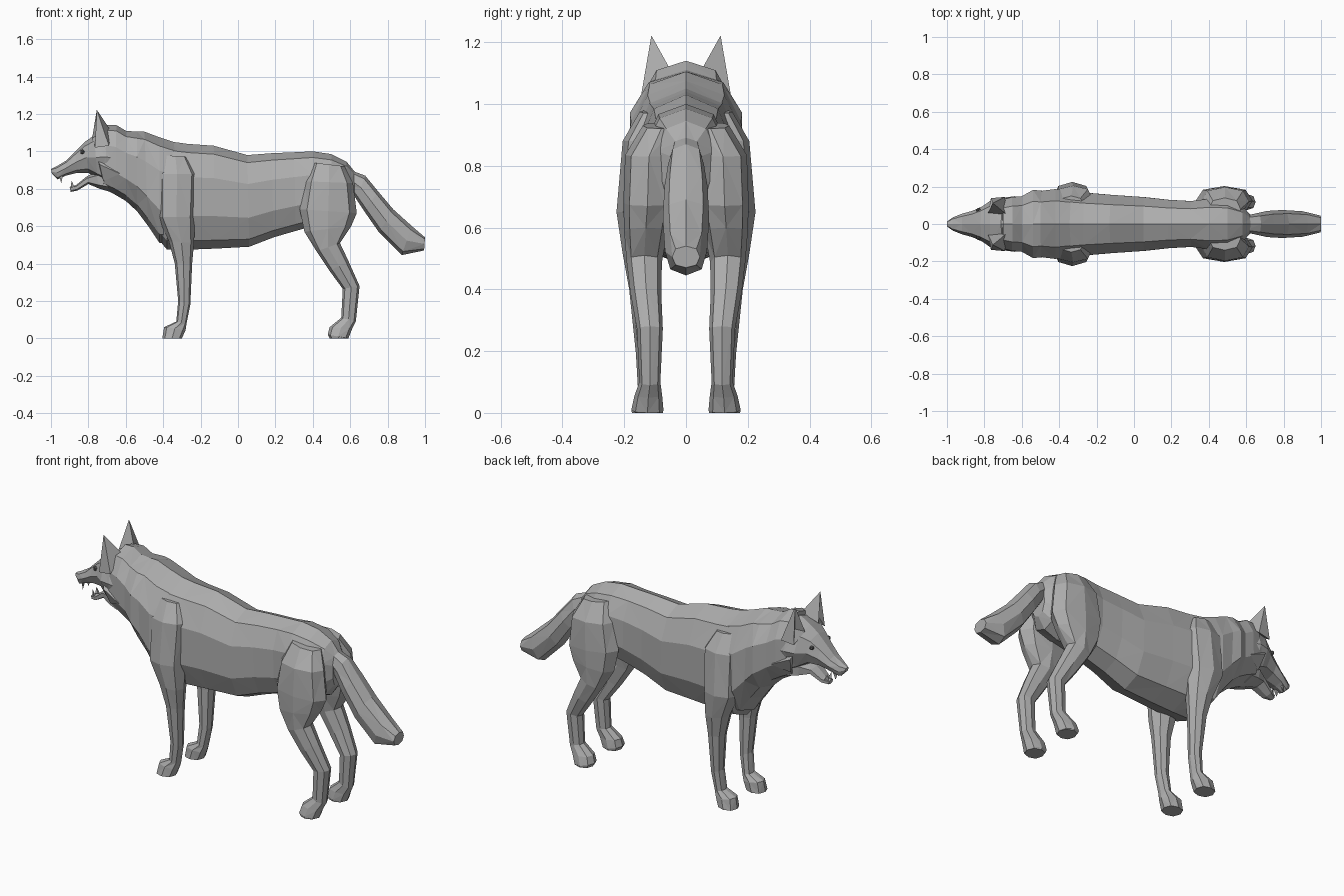
import bpy, bmesh, math
from mathutils import Vector


def material(name, rgb):
    m = bpy.data.materials.new(name)
    m.diffuse_color = (*rgb, 1)
    return m


FUR = material("grey fur", (0.42, 0.42, 0.42))
DARK = material("dark eye", (0.12, 0.12, 0.12))


def finish(bm, name, mat):
    bmesh.ops.recalc_face_normals(bm, faces=bm.faces)
    me = bpy.data.meshes.new(name)
    bm.to_mesh(me)
    bm.free()
    me.materials.append(mat)
    ob = bpy.data.objects.new(name, me)
    bpy.context.collection.objects.link(ob)
    return ob


def power(v, p):
    return math.copysign(abs(v) ** p, v)


def loft(name, rings, n=8, p=0.85, sides=(1,), mat=FUR):
    """Skin rings (ax, az, bx, bz, y centre, half width); a and b are opposite rim points."""
    bm = bmesh.new()
    for s in sides:
        loops = []
        for ax, az, bx, bz, yc, w in rings:
            loop = []
            for k in range(n):
                t = 2 * math.pi * k / n
                c, d = power(math.cos(t), p), power(math.sin(t), p)
                x = (ax + bx) / 2 + (ax - bx) / 2 * c
                z = (az + bz) / 2 + (az - bz) / 2 * c
                loop.append(bm.verts.new((x, s * (yc + w * d), z)))
            loops.append(loop)
        for i, (a, b) in enumerate(zip(loops, loops[1:])):
            for k in range(n):
                j = (k + 1) % n
                # alternate the diagonals for irregular low-poly facets
                if (i + k) % 2:
                    tris = ((a[k], a[j], b[j]), (a[k], b[j], b[k]))
                else:
                    tris = ((a[k], a[j], b[k]), (a[j], b[j], b[k]))
                for f in tris:
                    bm.faces.new(f)
        bm.faces.new(loops[0])
        bm.faces.new(loops[-1])
    return finish(bm, name, mat)


def spine(rows):
    return [(ax, az, bx, bz, 0, w) for ax, az, bx, bz, w in rows]


def limb(rows):
    return [(x0, z0, x1, z1, yc, w) for x0, z0, x1, z1, yc, w in rows]


# Trunk from rump to chest
loft("torso", spine([
    (0.625, 0.89, 0.62, 0.70, 0.05),
    (0.58, 0.945, 0.58, 0.64, 0.10),
    (0.50, 0.985, 0.50, 0.61, 0.135),
    (0.40, 1.00, 0.40, 0.60, 0.14),
    (0.30, 0.995, 0.31, 0.575, 0.128),
    (0.18, 0.99, 0.19, 0.54, 0.135),
    (0.05, 0.98, 0.06, 0.49, 0.15),
    (-0.13, 1.03, -0.12, 0.48, 0.163),
    (-0.27, 1.04, -0.25, 0.475, 0.175),
    (-0.38, 1.055, -0.38, 0.475, 0.19),
    (-0.47, 1.05, -0.45, 0.56, 0.16)]), n=10)

# Thick neck with a ruff behind the ears
loft("neck_ruff", spine([
    (-0.33, 1.045, -0.33, 0.50, 0.18),
    (-0.42, 1.075, -0.42, 0.51, 0.195),
    (-0.50, 1.105, -0.48, 0.60, 0.185),
    (-0.54, 1.105, -0.54, 0.68, 0.19),
    (-0.60, 1.11, -0.60, 0.735, 0.155),
    (-0.65, 1.14, -0.66, 0.77, 0.15),
    (-0.70, 1.14, -0.72, 0.80, 0.135)]), n=10)

# Skull and muzzle
loft("head", spine([
    (-0.65, 1.10, -0.63, 0.82, 0.13),
    (-0.71, 1.12, -0.70, 0.82, 0.142),
    (-0.77, 1.085, -0.75, 0.85, 0.13),
    (-0.82, 1.05, -0.80, 0.885, 0.095),
    (-0.87, 1.00, -0.86, 0.885, 0.07),
    (-0.92, 0.95, -0.92, 0.87, 0.055),
    (-0.97, 0.92, -0.965, 0.85, 0.036),
    (-1.00, 0.905, -0.995, 0.88, 0.015)]))

# Open lower jaw
loft("lower_jaw", spine([
    (-0.70, 0.90, -0.69, 0.785, 0.10),
    (-0.76, 0.89, -0.74, 0.80, 0.085),
    (-0.81, 0.865, -0.80, 0.825, 0.055),
    (-0.865, 0.82, -0.86, 0.79, 0.038),
    (-0.90, 0.81, -0.895, 0.783, 0.02)]), n=6)

# Bushy hanging tail
loft("tail", spine([
    (0.60, 0.90, 0.60, 0.80, 0.045),
    (0.68, 0.87, 0.635, 0.74, 0.058),
    (0.75, 0.785, 0.675, 0.68, 0.07),
    (0.83, 0.69, 0.755, 0.565, 0.075),
    (0.93, 0.60, 0.875, 0.445, 0.068),
    (1.00, 0.54, 0.995, 0.47, 0.045)]), n=8)

# Front legs with shoulders
loft("front_legs", limb([
    (-0.40, 0.98, -0.27, 0.97, 0.10, 0.05),
    (-0.43, 0.88, -0.22, 0.88, 0.13, 0.075),
    (-0.43, 0.65, -0.23, 0.65, 0.14, 0.085),
    (-0.37, 0.52, -0.235, 0.51, 0.143, 0.062),
    (-0.338, 0.40, -0.245, 0.40, 0.138, 0.046),
    (-0.32, 0.20, -0.255, 0.18, 0.128, 0.034),
    (-0.33, 0.09, -0.275, 0.08, 0.122, 0.034),
    (-0.395, 0.06, -0.28, 0.045, 0.122, 0.045),
    (-0.405, 0.0, -0.30, 0.0, 0.125, 0.05)]), sides=(1, -1))

# Hind legs with thighs and angled hocks
loft("hind_legs", limb([
    (0.40, 0.94, 0.57, 0.92, 0.08, 0.06),
    (0.36, 0.84, 0.615, 0.83, 0.12, 0.077),
    (0.33, 0.69, 0.635, 0.67, 0.125, 0.078),
    (0.355, 0.57, 0.605, 0.60, 0.13, 0.07),
    (0.42, 0.465, 0.545, 0.51, 0.135, 0.057),
    (0.49, 0.36, 0.59, 0.415, 0.13, 0.05),
    (0.56, 0.265, 0.65, 0.28, 0.117, 0.042),
    (0.552, 0.11, 0.63, 0.09, 0.117, 0.034),
    (0.49, 0.06, 0.61, 0.05, 0.122, 0.045),
    (0.48, 0.02, 0.59, 0.0, 0.125, 0.052),
    (0.49, 0.0, 0.585, 0.0, 0.125, 0.05)]), sides=(1, -1))


def spikes(name, base, tip, dent=None):
    """Mirrored pyramids; an optional inner point hollows the front face."""
    bm = bmesh.new()
    for s in (1, -1):
        vs = [bm.verts.new((x, s * y, z)) for x, y, z in base]
        top = bm.verts.new((tip[0], s * tip[1], tip[2]))
        n = len(vs)
        for i in range(n):
            a, b = vs[i], vs[(i + 1) % n]
            if dent and i == 0:
                d = bm.verts.new((dent[0], s * dent[1], dent[2]))
                for f in ((a, b, d), (b, top, d), (top, a, d)):
                    bm.faces.new(f)
            else:
                bm.faces.new((a, b, top))
        bm.faces.new(vs)
    return finish(bm, name, FUR)


# Pointed ears, hollow at the front
spikes("ears", [(-0.78, 0.06, 1.07), (-0.765, 0.138, 1.02),
                (-0.69, 0.145, 1.03), (-0.68, 0.05, 1.11)],
       (-0.755, 0.112, 1.222), (-0.745, 0.10, 1.09))

# Cheek tufts pointing backward
spikes("cheek_tufts", [(-0.76, 0.10, 0.98), (-0.74, 0.135, 0.93),
                       (-0.72, 0.10, 0.84)], (-0.63, 0.15, 0.88))

# Fangs
spikes("upper_fangs", [(-0.955, 0.02, 0.865), (-0.935, 0.035, 0.875),
                       (-0.935, 0.02, 0.875)], (-0.945, 0.025, 0.83))
spikes("lower_fangs", [(-0.895, 0.01, 0.80), (-0.875, 0.025, 0.81),
                       (-0.875, 0.01, 0.81)], (-0.89, 0.018, 0.845))

# Small eyes
bm = bmesh.new()
for s in (1, -1):
    r = bmesh.ops.create_icosphere(bm, subdivisions=1, radius=0.013)
    bmesh.ops.translate(bm, verts=r["verts"], vec=Vector((-0.832, s * 0.074, 0.997)))
finish(bm, "eyes", DARK)
